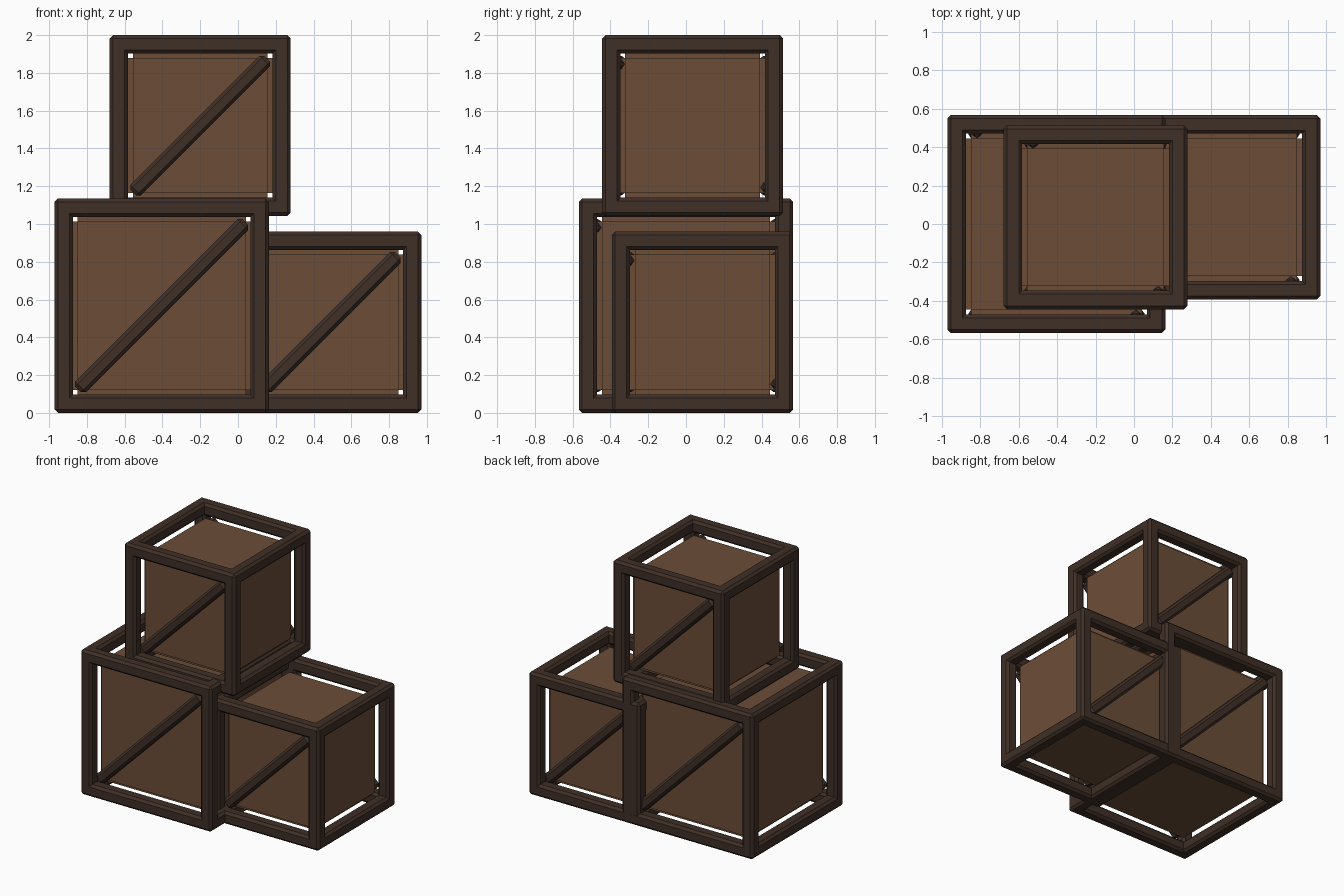
import bpy, bmesh
from math import pi
from mathutils import Matrix, Vector

if "Cube" in bpy.data.objects:
    bpy.data.objects.remove(bpy.data.objects["Cube"])

BAR = 0.097       # frame bar width
CHAMFER = 0.018
RECESS = 0.096    # depth of the panel faces below the crate's outside
MARGIN = 0.122    # distance of panel edges from the crate's outside


def material(name, color):
    m = bpy.data.materials.new(name)
    m.diffuse_color = (*color, 1)
    m.use_nodes = True
    m.node_tree.nodes["Principled BSDF"].inputs["Base Color"].default_value = m.diffuse_color
    return m


DARK = material("dark_wood", (0.05, 0.029, 0.02))
BROWN = material("panel_wood", (0.15, 0.075, 0.039))


def box(name, center, size, mat, chamfer=0.0, turn=0.0):
    """Chamfered block, optionally turned about the y axis."""
    bm = bmesh.new()
    bmesh.ops.create_cube(bm, size=1)
    bmesh.ops.scale(bm, vec=size, verts=bm.verts)
    if chamfer:
        bmesh.ops.bevel(bm, geom=bm.edges[:], offset=chamfer, segments=1,
                        affect='EDGES', profile=0.5)
    bmesh.ops.rotate(bm, cent=(0, 0, 0), matrix=Matrix.Rotation(turn, 3, 'Y'), verts=bm.verts)
    me = bpy.data.meshes.new(name)
    bm.to_mesh(me)
    bm.free()
    me.materials.append(mat)
    ob = bpy.data.objects.new(name, me)
    ob.location = center
    bpy.context.collection.objects.link(ob)
    return ob


def crate(name, center, size):
    c = Vector(center)
    h = size / 2
    # twelve frame bars, four along each axis
    for axis, label in enumerate(("rail_across", "rail_deep", "post")):
        u, v = [a for a in range(3) if a != axis]
        dims = [BAR] * 3
        dims[axis] = size
        for su in (-1, 1):
            for sv in (-1, 1):
                off = Vector((0, 0, 0))
                off[u] = su * (h - BAR / 2)
                off[v] = sv * (h - BAR / 2)
                box(f"{name}_{label}", c + off, dims, DARK, CHAMFER)
    # panels: three crossing blocks, open along the edges
    for axis, label in enumerate(("side", "front_back", "top_bottom")):
        dims = [size - 2 * MARGIN] * 3
        dims[axis] = size - 2 * RECESS
        box(f"{name}_{label}_panels", c, dims, BROWN)
    # diagonal braces on front and back, rising to opposite sides
    length = (size - 0.25) * 2 ** 0.5
    for s, label in ((-1, "front"), (1, "back")):
        box(f"{name}_{label}_brace", c + Vector((0, s * (h - 0.08), 0)),
            (length, 0.08, 0.08), DARK, CHAMFER, s * pi / 4)


crate("large_crate", (-0.404, 0.0, 0.5675), 1.135)
crate("right_crate", (0.491, 0.087, 0.48), 0.96)
crate("top_crate", (-0.2, 0.035, 1.521), 0.958)
